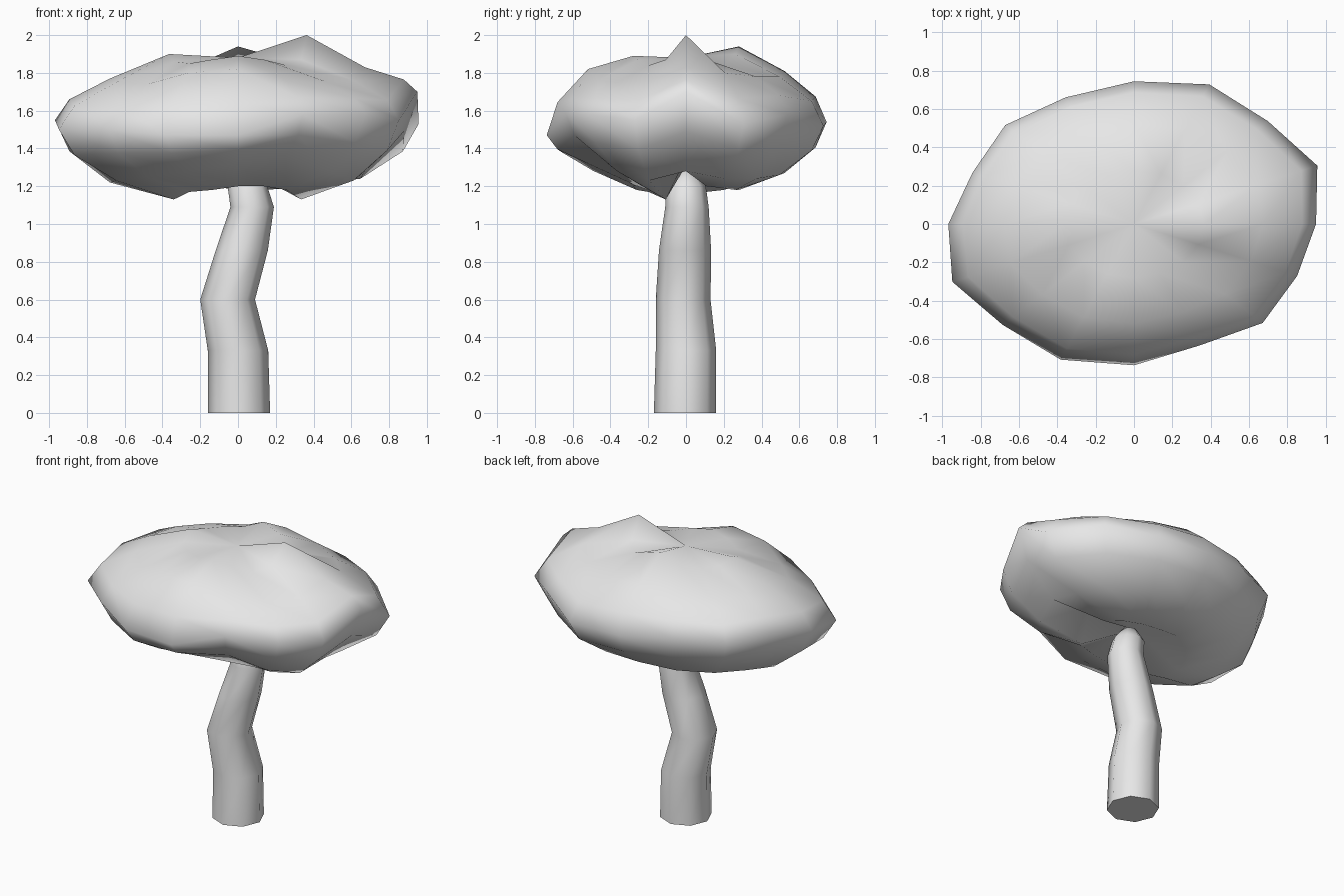
import bpy, bmesh
from math import sin, cos, pi, radians

if "Cube" in bpy.data.objects:
    bpy.data.objects.remove(bpy.data.objects["Cube"])

# One plain material for the whole model
grey = bpy.data.materials.new("light_grey")
grey.use_nodes = True
colour = (0.8, 0.8, 0.8, 1.0)
grey.diffuse_color = colour
shader = next(n for n in grey.node_tree.nodes if n.type == "BSDF_PRINCIPLED")
shader.inputs["Base Color"].default_value = colour


def loft(name, rings, start_pole=None, end_pole=None):
    """Skin a stack of closed rings; each end becomes a pole fan or a flat cap."""
    bm = bmesh.new()
    loops = [[bm.verts.new(point) for point in ring] for ring in rings]
    count = len(loops[0])
    for lower, upper in zip(loops, loops[1:]):
        for i in range(count):
            j = (i + 1) % count
            bm.faces.new((lower[i], lower[j], upper[j], upper[i]))
    for loop, pole in ((loops[0], start_pole), (loops[-1], end_pole)):
        if pole is None:
            bm.faces.new(loop)
        else:
            tip = bm.verts.new(pole)
            for i in range(count):
                bm.faces.new((loop[i], loop[(i + 1) % count], tip))
    bmesh.ops.recalc_face_normals(bm, faces=bm.faces)
    mesh = bpy.data.meshes.new(name)
    bm.to_mesh(mesh)
    bm.free()
    mesh.materials.append(grey)
    obj = bpy.data.objects.new(name, mesh)
    bpy.context.collection.objects.link(obj)
    bpy.ops.object.select_all(action="DESELECT")
    obj.select_set(True)
    bpy.context.view_layer.objects.active = obj
    bpy.ops.object.shade_smooth_by_angle(angle=radians(75))
    return obj


def blend(first, second):
    return [(a + b) / 2 for a, b in zip(first, second)]


# Crown: a lumpy flattened ball of sixteen segments.
# Heights are in hundredths, counter-clockwise from the left side (+x).
SEGMENTS = 16
peak = [200, 187, 184, 190, 194, 188, 187, 187, 190, 186, 185, 187, 189, 187, 184, 187]
shoulder = [183, 180, 178, 178, 181, 178, 177, 178, 177, 175, 174, 180, 182, 176, 175, 176]
rim = [170, 153, 158, 152, 154, 158, 158, 60 + 100, 155, 150, 150, 147, 147, 158, 158, 155]
belly = [128, 124, 124, 126, 127, 126, 126, 125, 122, 123, 125, 128, 132, 136, 128, 123]
throat = [135, 120, 119, 118, 118, 120, 118, 117, 115, 113, 117, 118, 120, 120, 118, 113]
bulge = [0, 9, 4, 8, 2, -2, 0, -4, 2, 8, 2, 5, 1, -6, 0, -3]

levels = [peak, shoulder, blend(shoulder, rim), rim, blend(rim, belly), belly, throat]
crown_rings = []
for k, heights in enumerate(levels, start=1):
    spread = sin(pi * k / (len(levels) + 1))
    ring = []
    for i, height in enumerate(heights):
        turn = 2 * pi * i / SEGMENTS
        reach = spread * (1 + bulge[i] / 100 * spread ** 2)
        ring.append((0.95 * reach * cos(turn), 0.73 * reach * sin(turn), height / 100))
    crown_rings.append(ring)
loft("crown", crown_rings, (0, 0, 1.88), (0, 0, 1.31))

# Trunk: an eight-sided crooked stem, given as (x, y, z, radius)
SIDES = 8
stem = [
    (0.005, -0.005, 0, 0.165),
    (0, 0, 0.33, 0.16),
    (-0.055, -0.015, 0.6, 0.145),
    (0.02, -0.005, 0.86, 0.138),
    (0.075, 0.005, 1.09, 0.115),
    (0.05, 0, 1.2, 0.105),
]
trunk_rings = [
    [(x + r * cos(2 * pi * i / SIDES), y + r * sin(2 * pi * i / SIDES), z) for i in range(SIDES)]
    for x, y, z, r in stem
]
loft("trunk", trunk_rings, end_pole=(0.03, 0, 1.36))
